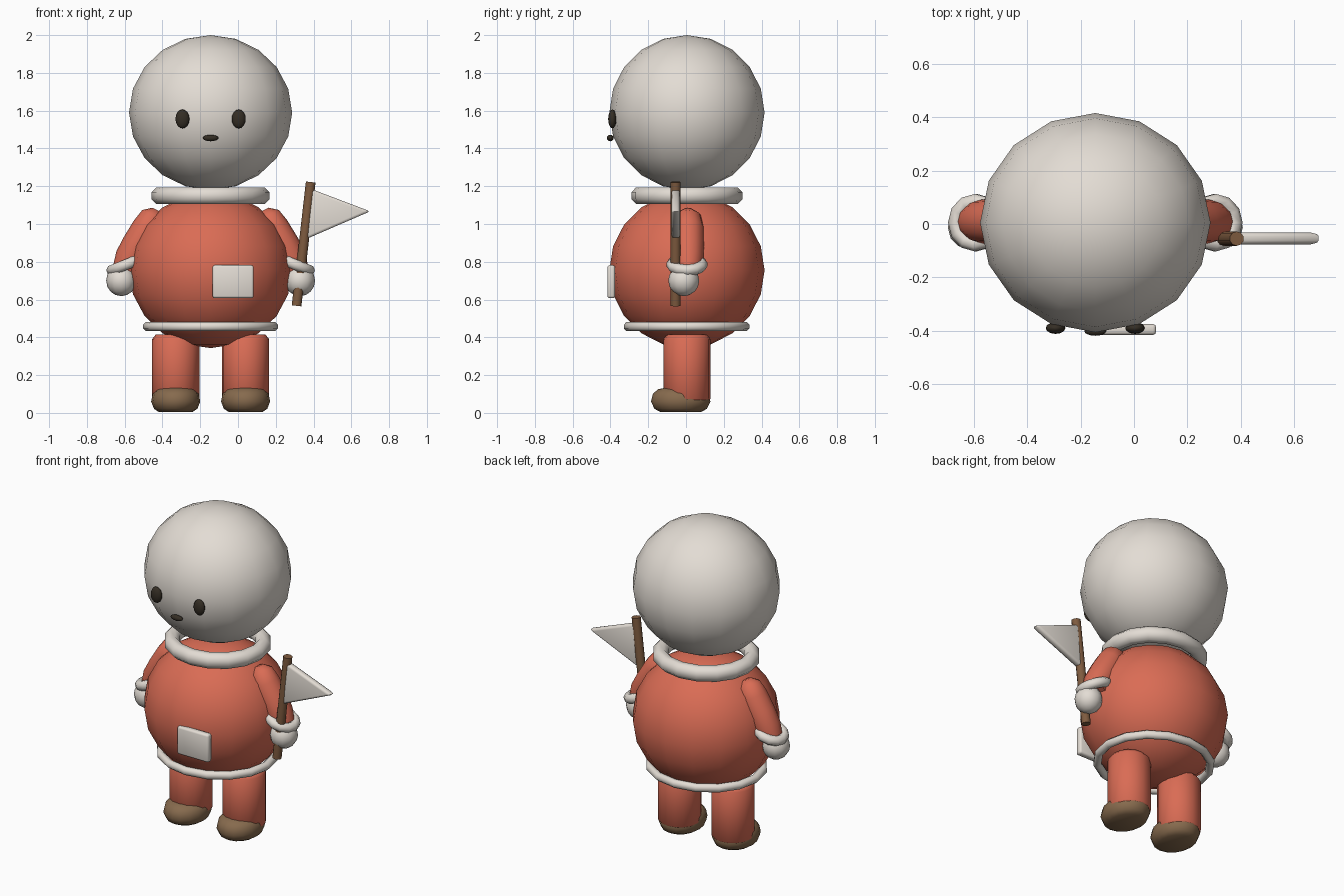
import bpy, bmesh, math
from mathutils import Vector, Matrix

if "Cube" in bpy.data.objects:
    bpy.data.objects.remove(bpy.data.objects["Cube"])

CX = -0.145  # symmetry plane of the figure


def material(name, rgb):
    m = bpy.data.materials.new(name)
    m.diffuse_color = (*rgb, 1)
    m.use_nodes = True
    m.node_tree.nodes["Principled BSDF"].inputs["Base Color"].default_value = m.diffuse_color
    return m


RED = material("coral_red", (0.70, 0.15, 0.09))
CREAM = material("warm_white", (0.77, 0.72, 0.66))
BROWN = material("shoe_brown", (0.24, 0.145, 0.075))
WOOD = material("wood_brown", (0.21, 0.105, 0.05))
DARK = material("dark_brown", (0.035, 0.027, 0.018))


def finish(name, bm, mat, angle=40, bevel=0):
    bmesh.ops.recalc_face_normals(bm, faces=bm.faces)
    me = bpy.data.meshes.new(name)
    bm.to_mesh(me)
    bm.free()
    ob = bpy.data.objects.new(name, me)
    bpy.context.collection.objects.link(ob)
    me.materials.append(mat)
    bpy.ops.object.select_all(action='DESELECT')
    ob.select_set(True)
    bpy.context.view_layer.objects.active = ob
    if bevel:
        mod = ob.modifiers.new("bevel", 'BEVEL')
        mod.width, mod.segments = bevel, 2
        bpy.ops.object.modifier_apply(modifier="bevel")
    bpy.ops.object.shade_smooth_by_angle(angle=math.radians(angle))
    return ob


def ball(name, loc, radii, mat, seg=16, rings=10):
    bm = bmesh.new()
    bmesh.ops.create_uvsphere(bm, u_segments=seg, v_segments=rings, radius=1)
    bmesh.ops.scale(bm, vec=radii, verts=bm.verts)
    bmesh.ops.translate(bm, vec=loc, verts=bm.verts)
    return finish(name, bm, mat, 60)


def tube(name, path, mat, seg=12, angle=40):
    """Round rings swept along (point, radius) pairs, with capped ends."""
    bm = bmesh.new()
    pts = [Vector(p) for p, r in path]
    rings = []
    for i, (p, r) in enumerate(path):
        d = pts[min(i + 1, len(pts) - 1)] - pts[max(i - 1, 0)]
        u = Vector((0, 1, 0))
        v = d.normalized().cross(u)
        rings.append([bm.verts.new(pts[i] + r * (u * math.cos(a) + v * math.sin(a)))
                      for a in (2 * math.pi * k / seg for k in range(seg))])
    for a, b in zip(rings, rings[1:]):
        for k in range(seg):
            bm.faces.new((a[k], a[(k + 1) % seg], b[(k + 1) % seg], b[k]))
    bm.faces.new(rings[0])
    bm.faces.new(rings[-1])
    return finish(name, bm, mat, angle)


def ring(name, loc, major, minor, mat, tilt=0, yscale=1, seg=16, sides=8):
    bm = bmesh.new()
    grid = []
    for i in range(seg):
        a = 2 * math.pi * i / seg
        grid.append([])
        for j in range(sides):
            b = 2 * math.pi * (j + 0.5) / sides
            r = major + minor * math.cos(b)
            grid[-1].append(bm.verts.new((r * math.cos(a), r * math.sin(a) * yscale,
                                          minor * math.sin(b))))
    for i in range(seg):
        g, h = grid[i], grid[(i + 1) % seg]
        for j in range(sides):
            k = (j + 1) % sides
            bm.faces.new((g[j], h[j], h[k], g[k]))
    bm.transform(Matrix.Translation(loc) @ Matrix.Rotation(tilt, 4, 'Y'))
    return finish(name, bm, mat, 60)


def slab(name, outline, y0, y1, mat, bevel):
    """Outline in x and z, given thickness along y."""
    bm = bmesh.new()
    f = bm.faces.new([bm.verts.new((x, y0, z)) for x, z in outline])
    out = bmesh.ops.extrude_face_region(bm, geom=[f])
    verts = [g for g in out["geom"] if isinstance(g, bmesh.types.BMVert)]
    bmesh.ops.translate(bm, vec=(0, y1 - y0, 0), verts=verts)
    return finish(name, bm, mat, 50, bevel)


# Head and body
ball("head", (CX, 0.005, 1.59), (0.432, 0.411, 0.41), CREAM)
ball("body", (CX, 0.005, 0.755), (0.432, 0.411, 0.412), RED)

# Collar and hem trim
ring("collar", (CX, 0.005, 1.15), 0.268, 0.048, CREAM, yscale=0.94)
ring("hem_trim", (CX, 0.003, 0.457), 0.334, 0.025, CREAM, yscale=0.93)

# Face
for side, s in (("left", -1), ("right", 1)):
    ball(side + "_eye", (CX + s * 0.149, -0.39, 1.556), (0.037, 0.022, 0.05), DARK, 12, 8)
ball("mouth", (CX, -0.401, 1.455), (0.042, 0.018, 0.017), DARK, 12, 8)

# Limbs, one set per side
for side, s in (("left", -1), ("right", 1)):
    arm = [(0.285, 1.075, 0.025), (0.30, 1.045, 0.068), (0.33, 0.98, 0.085),
           (0.385, 0.89, 0.085), (0.425, 0.82, 0.082), (0.45, 0.76, 0.07)]
    tube(side + "_arm", [((CX + s * x, 0.01, z), r) for x, z, r in arm], RED, 12, 60)
    ring(side + "_cuff", (CX + s * 0.448, 0.005, 0.785), 0.08, 0.03, CREAM,
         tilt=s * math.radians(-158), seg=12)
    ball(side + "_hand", (CX + s * 0.473, -0.012, 0.70), (0.08, 0.082, 0.082), CREAM, 12, 8)

    lx = CX + s * 0.185
    leg = [(0.06, 0.11), (0.075, 0.125), (0.39, 0.125), (0.415, 0.105)]
    tube(side + "_leg", [((lx, 0.005, z), r) for z, r in leg], RED, 16, 60)
    shoe = [(0.005, 0.09), (0.022, 0.115), (0.06, 0.13), (0.10, 0.122), (0.125, 0.10), (0.135, 0.06)]
    ob = tube(side + "_shoe", [((0, 0, z), r) for z, r in shoe], BROWN, 16, 60)
    ob.data.transform(Matrix.Translation((lx, -0.028, 0)) @ Matrix.Diagonal((1, 1.21, 1, 1)))

# Pocket on the belly
slab("pocket", [(-0.135, 0.607), (0.083, 0.607), (0.083, 0.782), (-0.135, 0.782)],
     -0.416, -0.375, CREAM, 0.012)

# Pole and pennant
tube("flag_pole", [((0.31, -0.055, 0.567), 0.027), ((0.385, -0.055, 1.222), 0.027)], WOOD, 10)
slab("flag", [(0.36, 0.92), (0.70, 1.067), (0.375, 1.19)], -0.076, -0.032, CREAM, 0.014)
